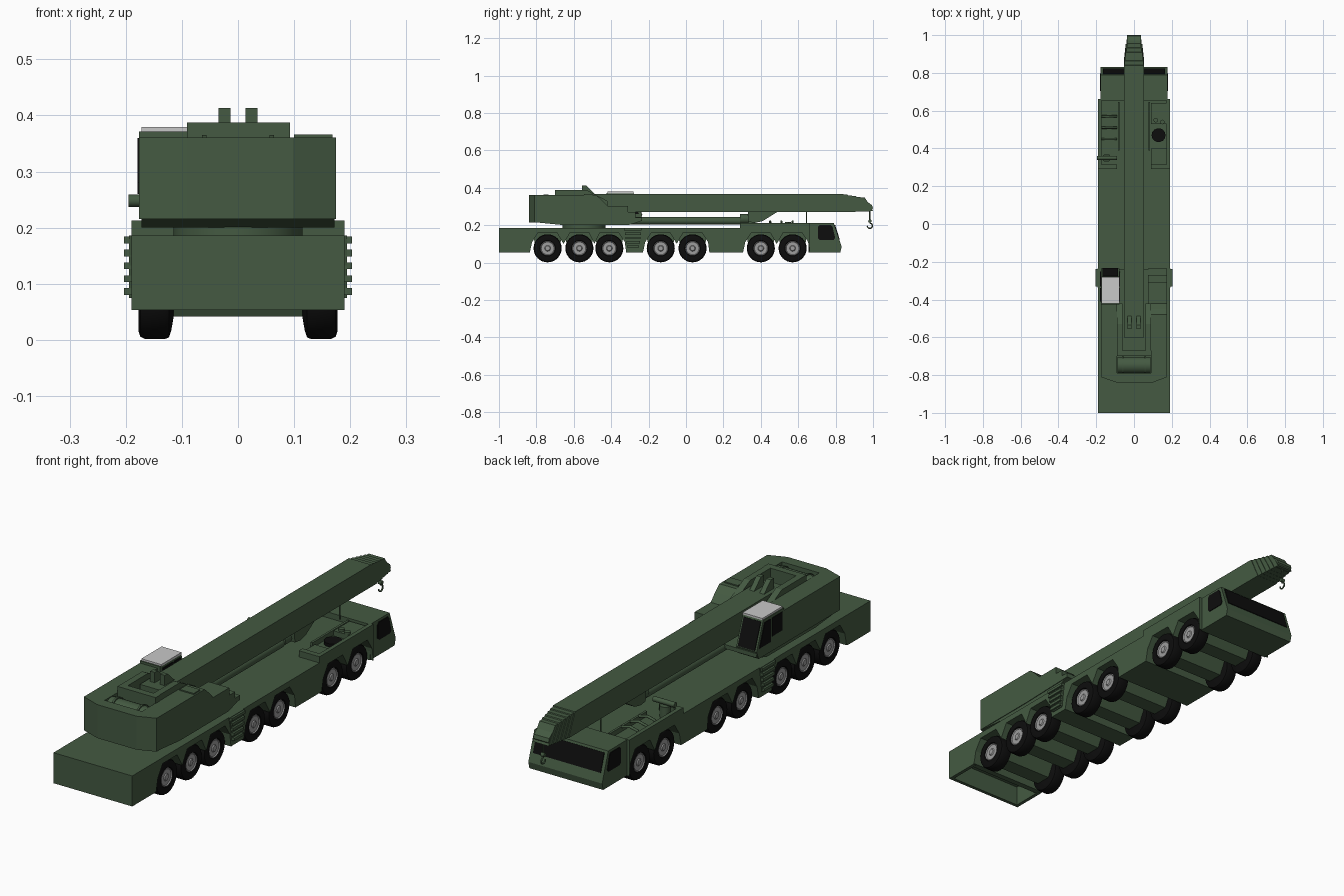
import bpy, bmesh, math
from mathutils import Vector

def material(name, rgb):
    m = bpy.data.materials.new(name)
    m.diffuse_color = (*rgb, 1)
    return m

GREEN = material("army green", (0.058, 0.102, 0.054))
BLACK = material("black", (0.004, 0.004, 0.004))
GREY = material("hub grey", (0.34, 0.34, 0.34))
LIGHT = material("roof light grey", (0.58, 0.58, 0.58))

def finish(name, bm, mat, smooth=False):
    bmesh.ops.recalc_face_normals(bm, faces=bm.faces)
    me = bpy.data.meshes.new(name)
    bm.to_mesh(me)
    bm.free()
    me.materials.append(mat)
    ob = bpy.data.objects.new(name, me)
    bpy.context.collection.objects.link(ob)
    if smooth:
        bpy.ops.object.select_all(action='DESELECT')
        ob.select_set(True)
        bpy.context.view_layer.objects.active = ob
        bpy.ops.object.shade_smooth_by_angle(angle=math.radians(35))
    return ob

def prism(name, pts, lo, hi, mat=GREEN, axis='x'):
    """Extrude a (y,z) profile along x, or an (x,y) outline along z."""
    bm = bmesh.new()
    def put(p, d):
        return bm.verts.new((d, *p) if axis == 'x' else (*p, d))
    a = [put(p, lo) for p in pts]
    b = [put(p, hi) for p in pts]
    bm.faces.new(a)
    bm.faces.new(b[::-1])
    for i in range(len(pts)):
        j = (i + 1) % len(pts)
        bm.faces.new((a[j], a[i], b[i], b[j]))
    return finish(name, bm, mat)

def box(name, x, y, z, mat=GREEN):
    return prism(name, [(y[0], z[0]), (y[1], z[0]), (y[1], z[1]), (y[0], z[1])], x[0], x[1], mat)

def lathe(name, prof, centre, mat=GREEN, axis='x', segs=32):
    """Revolve (radius, offset) points about an axis through centre."""
    bm = bmesh.new()
    rings = []
    for r, d in prof:
        ring = []
        for k in range(segs):
            a = 2 * math.pi * k / segs
            u, v = r * math.cos(a), r * math.sin(a)
            p = {'x': (d, u, v), 'y': (u, d, v), 'z': (u, v, d)}[axis]
            ring.append(bm.verts.new(Vector(p) + Vector(centre)))
        rings.append(ring)
    for a, b in zip(rings, rings[1:]):
        for k in range(segs):
            j = (k + 1) % segs
            bm.faces.new((a[k], a[j], b[j], b[k]))
    bm.faces.new(rings[0])
    bm.faces.new(rings[-1])
    return finish(name, bm, mat, True)

def rod(name, r, lo, hi, centre, axis='x', mat=GREEN, segs=24):
    return lathe(name, [(r, lo), (r, hi)], centre, mat, axis, segs)

def tube(name, pts, r, mat=GREEN):
    cu = bpy.data.curves.new(name, 'CURVE')
    cu.dimensions = '3D'
    cu.bevel_depth = r
    cu.bevel_resolution = 2
    cu.use_fill_caps = True
    sp = cu.splines.new('POLY')
    sp.points.add(len(pts) - 1)
    for q, p in zip(sp.points, pts):
        q.co = (*p, 1)
    cu.materials.append(mat)
    ob = bpy.data.objects.new(name, cu)
    bpy.context.collection.objects.link(ob)
    bpy.ops.object.select_all(action='DESELECT')
    ob.select_set(True)
    bpy.context.view_layer.objects.active = ob
    bpy.ops.object.convert(target='MESH')

# Carrier chassis: side profile with wheel arches
groups = [(-0.74, -0.57, -0.41), (-0.135, 0.035), (0.40, 0.57)]
prof = [(-1, 0.186), (-1, 0.14), (-0.86, 0.14), (-0.86, 0.055)]
for g in groups:
    prof += [(g[0] - 0.095, 0.055), (g[0] - 0.083, 0.11)]
    for i, c in enumerate(g):
        prof += [(c - 0.05, 0.16), (c + 0.05, 0.16)]
        if i < len(g) - 1:
            prof.append(((c + g[i + 1]) / 2, 0.10))
    prof += [(g[-1] + 0.083, 0.11), (g[-1] + 0.09, 0.055)]
prof += [(0.662, 0.055), (0.662, 0.186)]
prism("chassis", prof, -0.19, 0.19)
box("tail_plate", (-0.19, 0.19), (-1, -0.985), (0.053, 0.186))
for s in (-1, 1):
    box("tail_skirt", sorted((s * 0.175, s * 0.19)), (-1, -0.84), (0.053, 0.186))

# Axles and wheels
for g in groups:
    for c in g:
        prism("axle_housing", [(c - 0.08, 0.165), (c - 0.07, 0.11), (c - 0.035, 0.042),
                               (c + 0.035, 0.042), (c + 0.07, 0.11), (c + 0.08, 0.165)], -0.115, 0.115)
        for s in (-1, 1):
            tyre = [(0.02, 0.112), (0.06, 0.119), (0.072, 0.123), (0.075, 0.13), (0.075, 0.166),
                    (0.071, 0.174), (0.062, 0.177), (0.042, 0.176), (0.038, 0.168)]
            hub = [(0.041, 0.168), (0.037, 0.174), (0.034, 0.171), (0.016, 0.171), (0.012, 0.175)]
            lathe("tyre", [(r, s * d) for r, d in tyre], (0, c, 0.0765), BLACK)
            lathe("wheel_hub", [(r, s * d) for r, d in hub], (0, c, 0.0765), GREY)

# Outrigger plates with access steps
for s in (-1, 1):
    prism("outrigger_box", [(-0.335, 0.186), (-0.31, 0.075), (-0.25, 0.075), (-0.235, 0.186)],
          *sorted((s * 0.15, s * 0.194)))
    for k in range(5):
        z = 0.08 + k * 0.023
        box("access_step", sorted((s * 0.19, s * 0.203)), (-0.315 - k * 0.004, -0.25 + k * 0.003), (z, z + 0.012))

# Front deck equipment behind the carrier cab
for s in (-1, 1):
    box("deck_rail", sorted((s * 0.172, s * 0.19)), (0.29, 0.662), (0.18, 0.213))
    box("deck_step", sorted((s * 0.09, s * 0.18)), (0.29, 0.315), (0.18, 0.213))
    box("inner_rail", sorted((s * 0.076, s * 0.086)), (0.39, 0.645), (0.18, 0.208))
box("tool_box", (0.09, 0.175), (0.53, 0.64), (0.18, 0.208))
box("tool_shelf", (0.09, 0.175), (0.315, 0.40), (0.18, 0.198))
rod("deck_engine_cap", 0.037, 0, 0.014, (0.13, 0.47, 0.186), 'z', BLACK, 14)
rod("filler_cap", 0.012, 0, 0.012, (0.115, 0.55, 0.206), 'z')
rod("filler_cap", 0.012, 0, 0.012, (0.15, 0.54, 0.206), 'z')
for y in (0.45, 0.51, 0.57):
    tube("deck_pipe", [(-0.17, y, 0.19), (-0.165, y, 0.212), (-0.13, y, 0.22), (-0.09, y, 0.21)], 0.006)
rod("exhaust_post", 0.022, 0.18, 0.235, (-0.145, 0.35, 0), 'z')
rod("exhaust_pipe", 0.011, -0.195, -0.09, (0, 0.35, 0.248))
for s in (-1, 1):
    rod("boom_rest_post", 0.003, 0.2, 0.275, (s * 0.04, 0.645, 0), 'z', segs=8)

# Carrier cab
prism("carrier_cab", [(0.655, 0.055), (0.825, 0.055), (0.832, 0.085), (0.79, 0.211), (0.655, 0.211)], -0.178, 0.178)
prism("carrier_windshield", [(0.817, 0.122), (0.822, 0.124), (0.797, 0.203), (0.792, 0.201)], -0.163, 0.163, BLACK)
for s in (-1, 1):
    prism("carrier_side_window", [(0.705, 0.19), (0.715, 0.2), (0.775, 0.2), (0.783, 0.193),
                                  (0.798, 0.132), (0.79, 0.122), (0.715, 0.122), (0.705, 0.132)],
          *sorted((s * 0.175, s * 0.181)), BLACK)

# Turntable and superstructure
rod("turntable", 0.115, 0.18, 0.205, (0, -0.545, 0), 'z', segs=40)
prism("superstructure_floor", [(-0.81, 0.216), (-0.65, 0.2), (-0.31, 0.2), (-0.24, 0.222),
                               (-0.24, 0.24), (-0.81, 0.24)], -0.172, 0.172)
prism("superstructure_walls", [(-0.176, -0.81), (-0.09, -0.84), (0.098, -0.84), (0.175, -0.81),
                               (0.175, -0.5), (0.09, -0.5), (0.09, -0.79), (-0.09, -0.79),
                               (-0.09, -0.42), (-0.176, -0.42)], 0.215, 0.361, axis='z')
prism("stepped_side", [(-0.51, 0.215), (-0.235, 0.222), (-0.235, 0.242), (-0.27, 0.242), (-0.27, 0.27),
                       (-0.31, 0.27), (-0.31, 0.303), (-0.42, 0.303), (-0.45, 0.335),
                       (-0.48, 0.361), (-0.51, 0.361)], 0.075, 0.175)
box("side_locker", (0.10, 0.168), (-0.545, -0.50), (0.35, 0.366))
rod("winch_drum", 0.045, -0.088, 0.088, (0, -0.748, 0.315))
for s in (-1, 1):
    rod("winch_flange", 0.05, 0, 0.008, (s * 0.06 - 0.004, -0.748, 0.315))
    prism("pivot_bracket", [(-0.70, 0.23), (-0.70, 0.387), (-0.53, 0.387), (-0.42, 0.33), (-0.42, 0.23)],
          *sorted((s * 0.062, s * 0.091)))
    prism("boom_lug", [(-0.555, 0.36), (-0.555, 0.413), (-0.535, 0.413), (-0.485, 0.365)],
          *sorted((s * 0.013, s * 0.035)))
box("pivot_crossplate", (-0.091, 0.093), (-0.70, -0.67), (0.23, 0.387))

# Telescopic boom: nested sections with slanted ends
for i in range(6):
    w, t, b = 0.053 - i * 0.003, 0.368 - i * 0.004, 0.27 + i * 0.001
    y = 0.84 + i * 0.023
    if i == 0:
        back = -0.60
    else:
        back = y - 0.12
    prism("boom_section", [(back, b), (y + 0.045, b), (y + 0.03, b + 0.03), (y, t), (back, t)], -w, w)
prism("boom_head", [(0.93, 0.274), (0.985, 0.274), (1.0, 0.29), (0.995, 0.306), (0.95, 0.34), (0.93, 0.34)],
      -0.037, 0.037)
prism("boom_foot", [(0.33, 0.272), (0.49, 0.272), (0.41, 0.222), (0.37, 0.213), (0.335, 0.218)], -0.04, 0.04)

# Lifting cylinder
rod("lift_cylinder", 0.021, -0.33, 0.29, (0, 0, 0.224), 'y')
rod("lift_cylinder_rod", 0.012, 0.28, 0.38, (0, 0, 0.228), 'y')
rod("lift_cylinder_collar", 0.026, 0.29, 0.335, (0, 0, 0.234), 'y')

# Hook
arc = [(0, 0.983 + 0.014 * math.sin(a), 0.197 + 0.014 * math.cos(a))
       for a in [math.radians(d) for d in range(0, 271, 30)]]
tube("hook", [(0, 0.983, 0.275), (0, 0.983, 0.225)] + arc, 0.0035)
rod("hook_block", 0.009, -0.008, 0.008, (0, 0.983, 0.222), 'x', segs=12)

# Operator cab
prism("operator_cab", [(-0.425, 0.215), (-0.25, 0.215), (-0.235, 0.25), (-0.28, 0.371), (-0.425, 0.371)],
      -0.176, -0.078)
box("operator_roof", (-0.172, -0.076), (-0.42, -0.28), (0.37, 0.379), LIGHT)
prism("operator_windshield", [(-0.238, 0.252), (-0.233, 0.254), (-0.274, 0.366), (-0.279, 0.364)],
      -0.168, -0.086, BLACK)
for x in ((-0.179, -0.175), (-0.079, -0.074)):
    prism("operator_front_window", [(-0.33, 0.26), (-0.252, 0.26), (-0.288, 0.36), (-0.33, 0.36)], *x, BLACK)
    prism("operator_rear_window", [(-0.41, 0.28), (-0.34, 0.28), (-0.34, 0.36), (-0.41, 0.36)], *x, BLACK)
